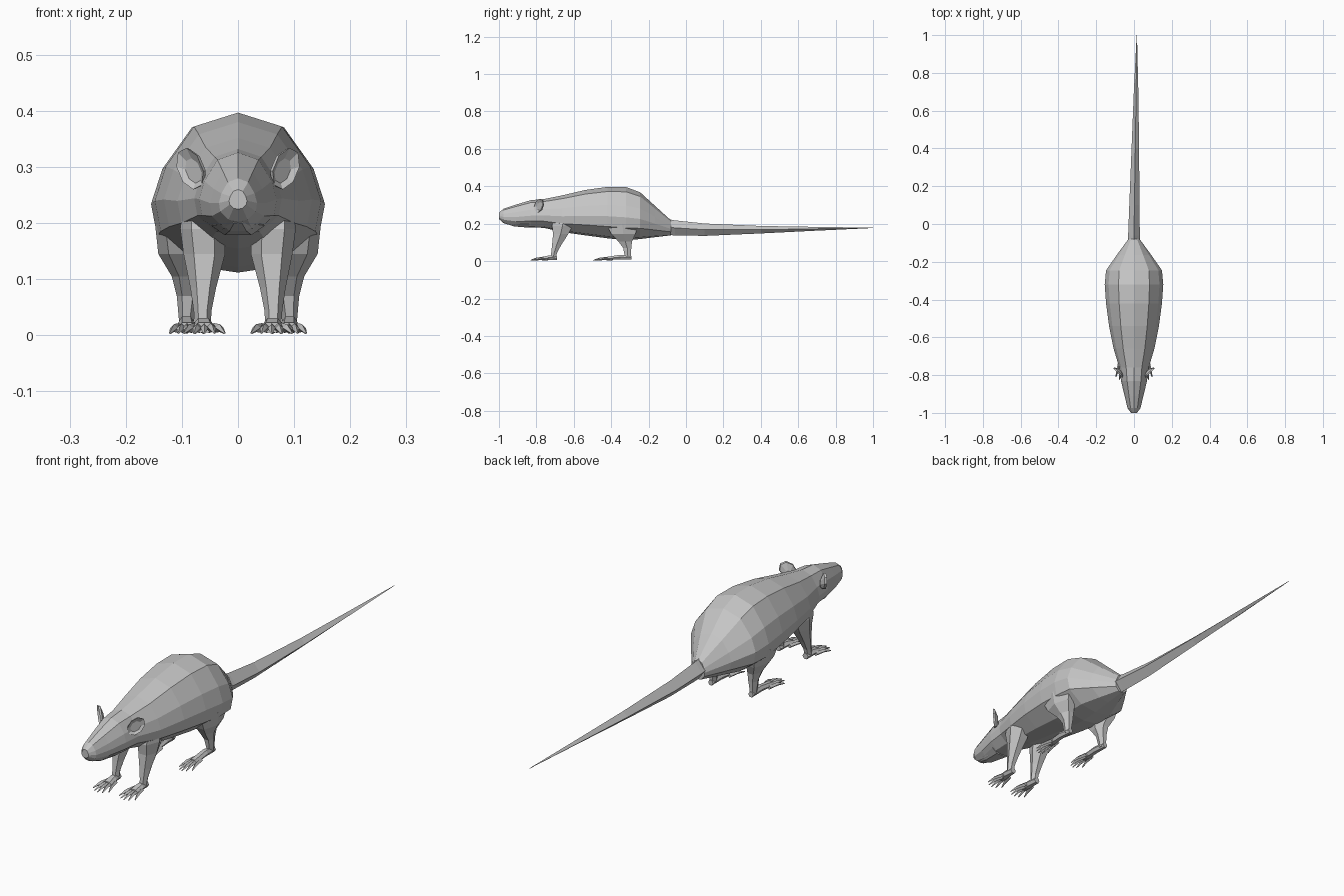
import bpy, bmesh, math
from mathutils import Vector as V

if "Cube" in bpy.data.objects:
    bpy.data.objects.remove(bpy.data.objects["Cube"])

fur = bpy.data.materials.new("grey fur")
fur.diffuse_color = (0.56, 0.56, 0.56, 1)
fur.use_nodes = True
fur.node_tree.nodes["Principled BSDF"].inputs["Base Color"].default_value = fur.diffuse_color


def loft(bm, rings):
    """Skin a list of equal-length point rings and close both ends."""
    vs = [[bm.verts.new(p) for p in r] for r in rings]
    n = len(vs[0])
    for a, b in zip(vs, vs[1:]):
        for i in range(n):
            j = (i + 1) % n
            bm.faces.new((a[i], a[j], b[j], b[i]))
    bm.faces.new(vs[0][::-1])
    bm.faces.new(vs[-1])


def oval(c, u, v, n=6):
    """Ring of n points around c spanned by half-axes u and v."""
    c, u, v = V(c), V(u), V(v)
    return [c + u * math.cos(2 * math.pi * i / n) + v * math.sin(2 * math.pi * i / n)
            for i in range(n)]


def finish(bm, name, mirror=False):
    bmesh.ops.recalc_face_normals(bm, faces=bm.faces)
    me = bpy.data.meshes.new(name)
    bm.to_mesh(me)
    bm.free()
    me.materials.append(fur)
    ob = bpy.data.objects.new(name, me)
    bpy.context.collection.objects.link(ob)
    if mirror:
        m = ob.modifiers.new("mirror", 'MIRROR')
        m.use_mirror_merge = False
    return ob


# Body and head: one cross-section shape scaled along the spine
HALF = [(0, 1), (.53, .91), (.87, .65), (1, .43), (.93, .23), (.5, .04), (0, 0)]
SECTION = HALF + [(-x, t) for x, t in HALF[-2:0:-1]]
SPINE = [  # y, top, bottom, half width
    (-1.0, .26, .225, .016), (-.975, .28, .203, .034), (-.91, .302, .186, .05),
    (-.83, .326, .18, .069), (-.76, .332, .178, .078), (-.66, .352, .155, .108),
    (-.54, .38, .138, .132), (-.42, .397, .122, .148), (-.32, .396, .112, .155),
    (-.245, .368, .118, .148), (-.165, .295, .128, .092), (-.08, .218, .138, .03)]
bm = bmesh.new()
loft(bm, [[(x * w, y, b + (t - b) * k) for x, k in SECTION] for y, t, b, w in SPINE])
finish(bm, "body")

# Lower jaw
bm = bmesh.new()
loft(bm, [oval((0, y, z), (w, 0, 0), (0, 0, h)) for y, z, w, h in
          [(-.965, .207, .014, .008), (-.92, .198, .03, .014), (-.84, .196, .048, .02)]])
finish(bm, "lower_jaw")

# Tail
bm = bmesh.new()
loft(bm, [oval((x, y, z), (w, 0, 0), (0, 0, h), 4) for x, y, z, w, h in
          [(0, -.13, .185, .03, .045), (0, -.06, .178, .031, .04), (.002, .1, .168, .027, .033),
           (.007, .4, .168, .02, .02), (.011, .7, .173, .012, .01), (.015, 1, .178, .001, .001)]])
finish(bm, "tail")


def leg(name, rings, foot, toes):
    """Leg from stacked ovals, wedge foot along -y and a fan of toes."""
    bm = bmesh.new()
    loft(bm, [oval((x, y, z), (rx, 0, 0), (0, ry, 0)) for x, y, z, rx, ry in rings])
    loft(bm, [oval((x, y, z), (w, 0, 0), (0, 0, h)) for x, y, z, w, h in foot])
    x, y, z, w, h = foot[-1]
    count, length, spread = toes
    for i in range(count):
        s = 2 * i / (count - 1) - 1
        base = V((x + s * w * .8, y + .015 + .018 * s * s, .013))
        tip = V((x + s * spread, y - length * (1 - .35 * s * s), .004))
        mid = base.lerp(tip, .55) + V((0, 0, .005))
        loft(bm, [oval(p, (r, 0, 0), (0, 0, r), 4)
                  for p, r in ((base, .009), (mid, .007), (tip, .002))])
    return finish(bm, name, True)


leg("front_legs",
    [(.066, -.65, .26, .028, .06), (.063, -.66, .19, .04, .065), (.06, -.67, .145, .037, .047),
     (.062, -.692, .085, .023, .028), (.063, -.705, .045, .016, .018), (.063, -.71, .014, .014, .016)],
    [(.063, -.69, .017, .013, .013), (.062, -.73, .019, .018, .014), (.06, -.77, .014, .021, .01)],
    (5, .062, .036))
leg("hind_legs",
    [(.112, -.34, .2, .036, .1), (.105, -.335, .145, .037, .075), (.092, -.325, .105, .026, .042),
     (.09, -.314, .07, .019, .025), (.092, -.312, .035, .014, .02), (.092, -.31, .014, .012, .018)],
    [(.092, -.292, .018, .011, .012), (.092, -.35, .022, .015, .014), (.091, -.425, .014, .018, .01)],
    (5, .072, .03))

# Ears: cupped shells facing forward and outward
bm = bmesh.new()
c, u, v, out = V((.083, -.785, .297)), V((.024, .024, .004)), V((.006, .004, .037)), V((.7, -.7, 0))
loft(bm, [oval(c - out * .014 - v * .25, u * .35, v * .45, 8), oval(c - out * .004, u * .95, v * .95, 8),
          oval(c + out * .004, u, v, 8), oval(c - out * .004 - v * .1, u * .6, v * .6, 8)])
finish(bm, "ears", True)
